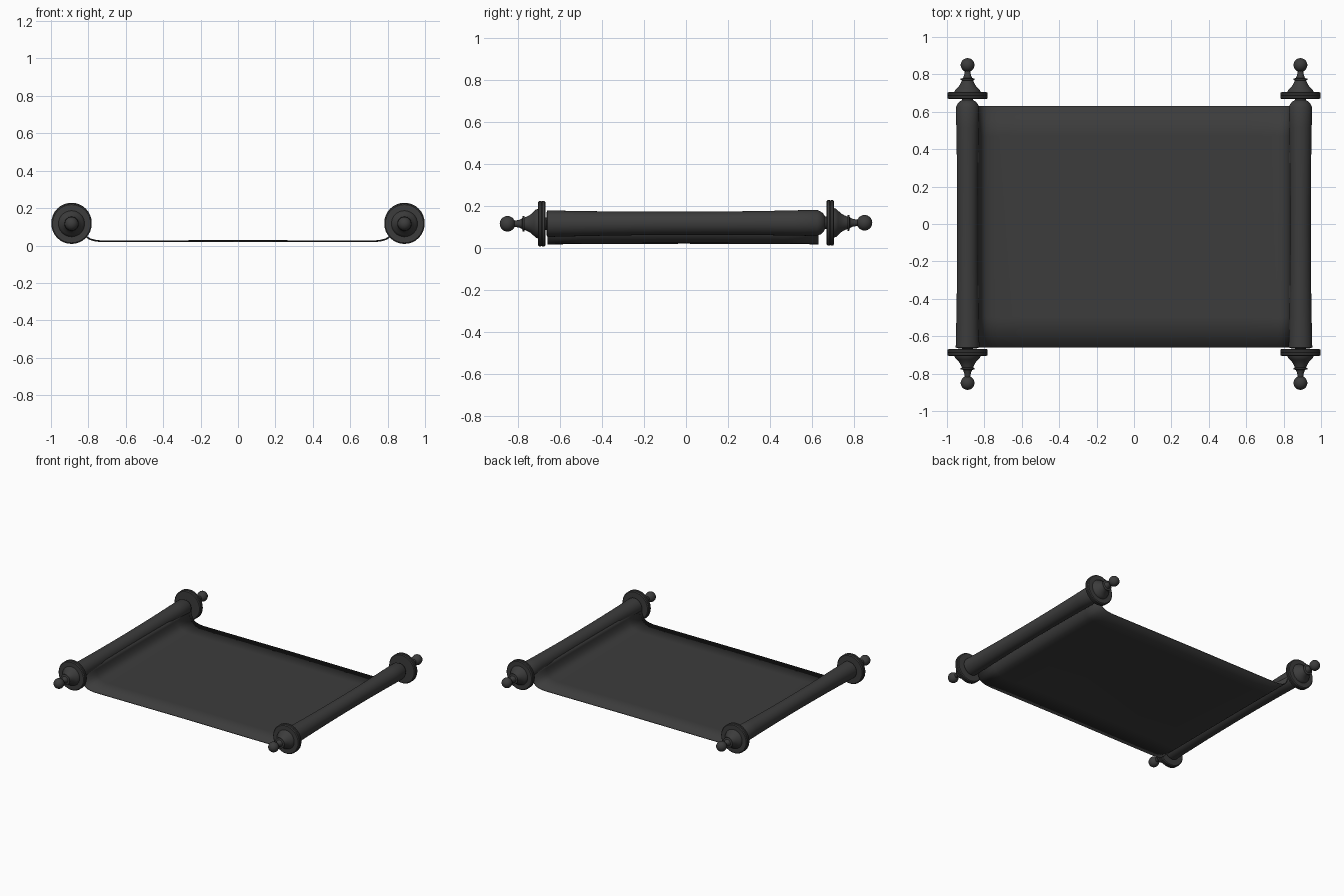
import bpy, bmesh, math
from mathutils import Vector

cube = bpy.data.objects.get("Cube")
if cube:
    bpy.data.objects.remove(cube)

# One dark charcoal for everything
mat = bpy.data.materials.new("charcoal")
mat.use_nodes = True
colour = (0.045, 0.045, 0.045, 1)
mat.diffuse_color = colour
mat.node_tree.nodes["Principled BSDF"].inputs["Base Color"].default_value = colour

ROLL_X, FRONT_Z, BACK_Z = 0.89, 0.116, 0.121


def axis_z(y):
    """Height of the slightly tilted roller axis."""
    return FRONT_Z + (BACK_Z - FRONT_Z) * (y + 0.86) / 1.72


def finish(bm, name, angle=35):
    bmesh.ops.recalc_face_normals(bm, faces=bm.faces)
    mesh = bpy.data.meshes.new(name)
    bm.to_mesh(mesh)
    bm.free()
    obj = bpy.data.objects.new(name, mesh)
    bpy.context.collection.objects.link(obj)
    mesh.materials.append(mat)
    bpy.ops.object.select_all(action="DESELECT")
    obj.select_set(True)
    bpy.context.view_layer.objects.active = obj
    bpy.ops.object.shade_smooth_by_angle(angle=math.radians(angle))
    return obj


def lathe(name, x, profile, sides=32):
    """Turn a (radius, y) profile around the roller axis."""
    bm = bmesh.new()
    rings = []
    for r, y in profile:
        ring = []
        for i in range(sides):
            a = math.tau * i / sides
            ring.append(bm.verts.new((x + r * math.cos(a), y, axis_z(y) + r * math.sin(a))))
        rings.append(ring)
    for a, b in zip(rings, rings[1:]):
        for i in range(sides):
            j = (i + 1) % sides
            bm.faces.new((a[i], a[j], b[j], b[i]))
    bm.faces.new(rings[0])
    bm.faces.new(rings[-1])
    return finish(bm, name)


# Finial: flat disc, flared cone, small collar and neck
finial = [(0.03, 0.655), (0.03, 0.669), (0.102, 0.669), (0.108, 0.674), (0.108, 0.684),
          (0.105, 0.687), (0.108, 0.69), (0.108, 0.7), (0.102, 0.705), (0.07, 0.705),
          (0.067, 0.715), (0.058, 0.724), (0.045, 0.738), (0.035, 0.755), (0.03, 0.768),
          (0.038, 0.77), (0.038, 0.777), (0.025, 0.78), (0.018, 0.795), (0.014, 0.825)]

for side, x in (("right", -ROLL_X), ("left", ROLL_X)):
    # Wound roll, thinner in the middle, rounded off at the back
    roll = [(0.05, -0.665)]
    for k in range(13):
        y = -0.66 + k * 0.107
        roll.append((0.055 + 0.008 * (y / 0.65) ** 2, y))
    roll += [(0.054, 0.642), (0.045, 0.653), (0.03, 0.662), (0.03, 0.68)]
    lathe(side + "_roll", x, roll)
    # Turned ends with ball knobs
    for end, s in (("front", -1), ("back", 1)):
        lathe(f"{side}_{end}_finial", x, [(r, s * y) for r, y in finial])
        bm = bmesh.new()
        bmesh.ops.create_uvsphere(bm, u_segments=20, v_segments=12, radius=0.037)
        bmesh.ops.translate(bm, verts=bm.verts, vec=Vector((x, s * 0.85, axis_z(s * 0.85))))
        finish(bm, f"{side}_{end}_knob", 60)

# Sheet: flat in the middle, curling up onto the inner side of each roll
curl = [(0.836, 0.125), (0.832, 0.1), (0.828, 0.08), (0.82, 0.06), (0.808, 0.043),
        (0.79, 0.032), (0.765, 0.025), (0.73, 0.021), (0.6, 0.021), (0.3, 0.022)]
path = [(-x, z) for x, z in curl] + [(0, 0.023)] + curl[::-1]
bm = bmesh.new()
rows = []
for k in range(9):
    y = -0.66 + k * 1.292 / 8
    lift = 0.003 * (1 - (y / 0.66) ** 2)
    rows.append([bm.verts.new((x, y, z + lift)) for x, z in path])
for a, b in zip(rows, rows[1:]):
    for i in range(len(path) - 1):
        bm.faces.new((a[i], a[i + 1], b[i + 1], b[i]))
sheet = finish(bm, "sheet")
solid = sheet.modifiers.new("thickness", "SOLIDIFY")
solid.thickness = 0.006
solid.offset = 0
